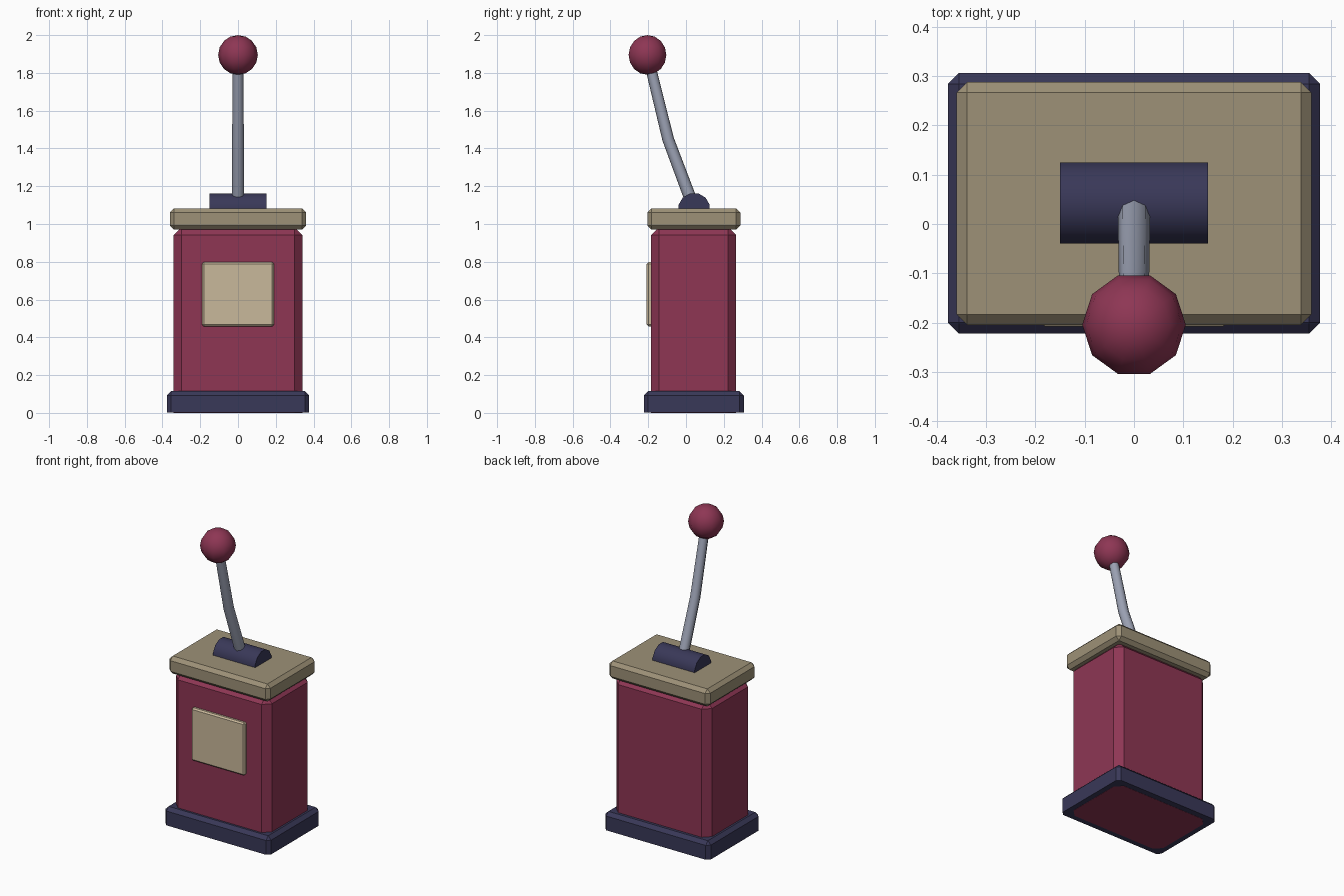
import bpy, bmesh, math
from mathutils import Vector, Matrix

if "Cube" in bpy.data.objects:
    bpy.data.objects.remove(bpy.data.objects["Cube"])


def material(name, rgb):
    lin = [((c / 255 + 0.055) / 1.055) ** 2.4 for c in rgb]
    m = bpy.data.materials.new(name)
    m.diffuse_color = (*lin, 1)
    m.use_nodes = True
    m.node_tree.nodes["Principled BSDF"].inputs["Base Color"].default_value = m.diffuse_color
    return m


RED = material("dark red", (142, 54, 84))
NAVY = material("navy", (57, 56, 88))
TAN = material("dull tan", (157, 145, 119))
CREAM = material("light tan", (201, 184, 155))
STEEL = material("blue grey", (156, 162, 180))


def finish(name, bm, mat, smooth=None):
    bmesh.ops.recalc_face_normals(bm, faces=bm.faces)
    me = bpy.data.meshes.new(name)
    bm.to_mesh(me)
    bm.free()
    me.materials.append(mat)
    ob = bpy.data.objects.new(name, me)
    bpy.context.collection.objects.link(ob)
    if smooth:
        bpy.ops.object.select_all(action='DESELECT')
        ob.select_set(True)
        bpy.context.view_layer.objects.active = ob
        bpy.ops.object.shade_smooth_by_angle(angle=math.radians(smooth))
    return ob


def chamfered_box(name, lo, hi, bevel, mat, flat_bottom=False):
    lo, hi = Vector(lo), Vector(hi)
    bm = bmesh.new()
    bmesh.ops.create_cube(bm, size=1, matrix=Matrix.Translation((lo + hi) / 2)
                          @ Matrix.Diagonal((*(hi - lo), 1)))
    edges = [e for e in bm.edges
             if not flat_bottom or max(v.co.z for v in e.verts) > lo.z + 1e-4]
    bmesh.ops.bevel(bm, geom=edges, offset=bevel, segments=1,
                    affect='EDGES', profile=0.5)
    return finish(name, bm, mat)


# Cabinet: foot, body, lid and front plate
chamfered_box("base", (-0.377, -0.222, 0.001), (0.377, 0.306, 0.115), 0.022, NAVY, True)
chamfered_box("body", (-0.342, -0.186, 0), (0.342, 0.266, 0.985), 0.044, RED, True)
chamfered_box("lid", (-0.36, -0.205, 0.97), (0.36, 0.288, 1.083), 0.022, TAN)
chamfered_box("front_panel", (-0.19, -0.208, 0.458), (0.19, -0.165, 0.798), 0.009, CREAM)

# Rounded hinge lying across the lid
bm = bmesh.new()
bmesh.ops.create_cone(bm, cap_ends=True, segments=12, radius1=0.085, radius2=0.085, depth=0.3,
                      matrix=Matrix.Translation((0, 0.043, 1.08))
                      @ Matrix.Rotation(math.pi / 2, 4, 'Y')
                      @ Matrix.Rotation(math.radians(15), 4, 'Z'))
bmesh.ops.bisect_plane(bm, geom=bm.verts[:] + bm.edges[:] + bm.faces[:],
                       plane_co=(0, 0, 1.07), plane_no=(0, 0, -1), clear_outer=True)
bmesh.ops.holes_fill(bm, edges=[e for e in bm.edges if e.is_boundary])
finish("hinge", bm, NAVY, 40)

# Bent, slightly tapering lever: y, z, radius and lean of each ring
bm = bmesh.new()
rings = []
for y, z, r, lean in ((0.04, 1.09, 0.033, 21), (-0.095, 1.45, 0.031, 17), (-0.2, 1.88, 0.028, 14)):
    turn = Matrix.Rotation(math.radians(lean), 3, 'X')
    rings.append([bm.verts.new(Vector((0, y, z)) + turn @ Vector(
        (r * math.sin(k * math.pi / 4), r * math.cos(k * math.pi / 4), 0))) for k in range(8)])
for a, b in zip(rings, rings[1:]):
    for k in range(8):
        n = (k + 1) % 8
        bm.faces.new((a[k], a[n], b[n], b[k]))
bm.faces.new(rings[0])
bm.faces.new(rings[-1])
finish("lever", bm, STEEL, 50)

# Ball knob
bm = bmesh.new()
bmesh.ops.create_uvsphere(bm, u_segments=10, v_segments=8, radius=0.105,
                          matrix=Matrix.Translation((0, -0.204, 1.895)))
top = max(v.co.y for v in bm.verts)
if any(abs(v.co.y - top) < 1e-4 and abs(v.co.x) < 1e-4 for v in bm.verts):
    bmesh.ops.rotate(bm, verts=bm.verts, cent=(0, -0.204, 1.895),
                     matrix=Matrix.Rotation(math.radians(18), 3, 'Z'))
finish("knob", bm, RED, 60)
